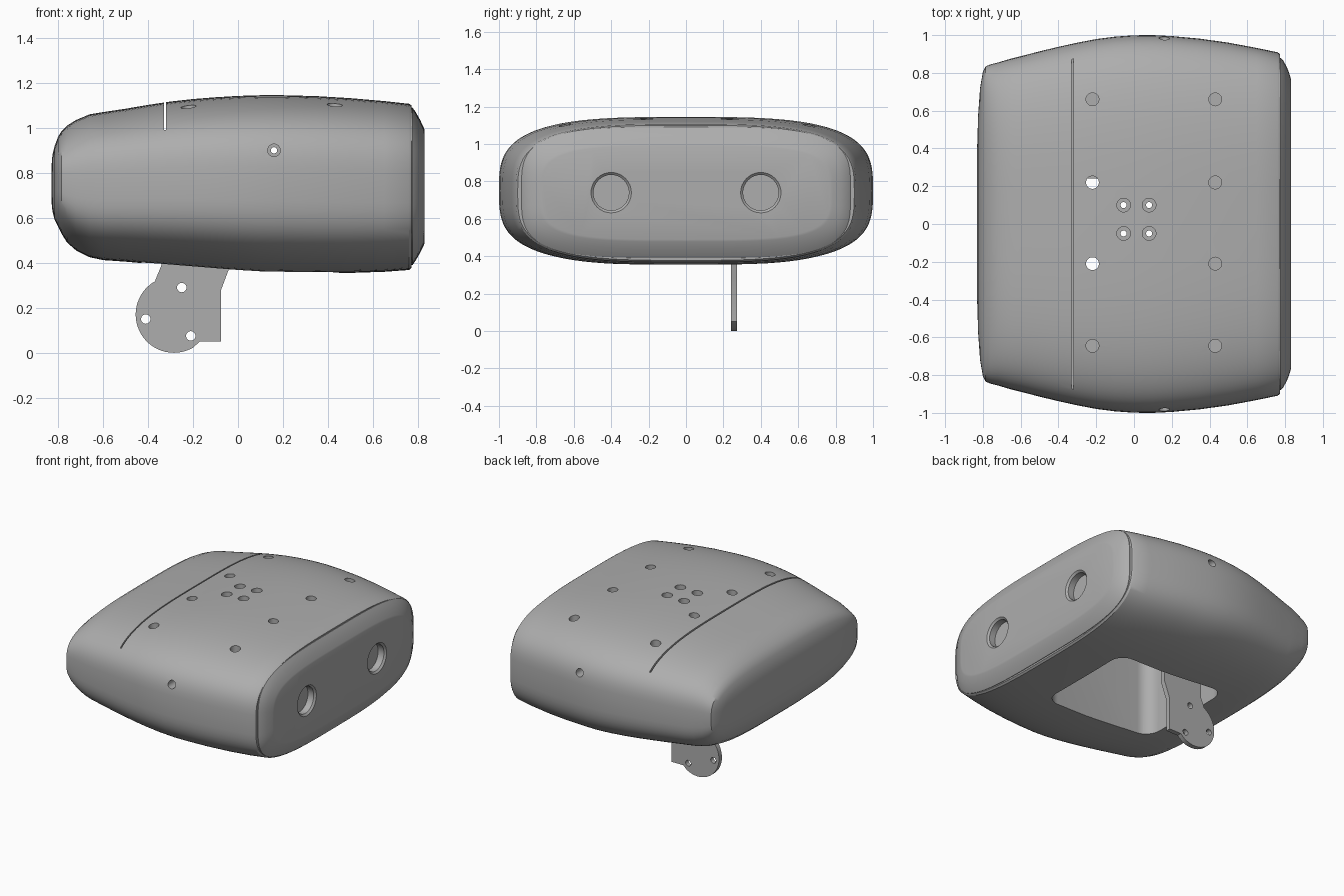
import bpy
import bmesh
from math import cos, sin, pi, radians, copysign
from mathutils import Matrix, Vector

cube = bpy.data.objects.get("Cube")
if cube:
    bpy.data.objects.remove(cube, do_unlink=True)

grey = bpy.data.materials.new("plain grey")
grey.use_nodes = True
GREY = (0.42, 0.42, 0.42, 1)
grey.diffuse_color = GREY
grey.node_tree.nodes["Principled BSDF"].inputs["Base Color"].default_value = GREY


def make(name, bm):
    bmesh.ops.recalc_face_normals(bm, faces=bm.faces)
    mesh = bpy.data.meshes.new(name)
    bm.to_mesh(mesh)
    bm.free()
    mesh.materials.append(grey)
    obj = bpy.data.objects.new(name, mesh)
    bpy.context.collection.objects.link(obj)
    return obj


def loft(name, sections, power, sides=96):
    """Join rounded-rectangle rings given as (x, half width, bottom, top)."""
    bm = bmesh.new()
    rings = []
    for x, width, low, high in sections:
        ring = []
        for i in range(sides):
            c, s = cos(2 * pi * i / sides), sin(2 * pi * i / sides)
            y = copysign(abs(c) ** (2 / power), c) * width
            z = copysign(abs(s) ** (2 / power), s) * (high - low) / 2
            ring.append(bm.verts.new((x, y, z + (high + low) / 2)))
        rings.append(ring)
    for a, b in zip(rings, rings[1:]):
        for i in range(sides):
            j = (i + 1) % sides
            bm.faces.new((a[i], a[j], b[j], b[i]))
    bm.faces.new(rings[0])
    bm.faces.new(rings[-1])
    return make(name, bm)


def drill(start, end, r, r_end=None):
    """Round cutter between two points."""
    start, end = Vector(start), Vector(end)
    axis = end - start
    turn = axis.to_track_quat("Z", "Y").to_matrix().to_4x4()
    bm = bmesh.new()
    bmesh.ops.create_cone(bm, cap_ends=True, segments=32, radius1=r,
                          radius2=r_end or r, depth=axis.length,
                          matrix=Matrix.Translation((start + end) / 2) @ turn)
    return make("cutter", bm)


def box(low, high, bevel=0):
    low, high = Vector(low), Vector(high)
    bm = bmesh.new()
    bmesh.ops.create_cube(bm, size=1, matrix=Matrix.Translation((low + high) / 2)
                          @ Matrix.Diagonal((*(high - low), 1)))
    if bevel:
        upright = [e for e in bm.edges
                   if abs(e.verts[0].co.z - e.verts[1].co.z) > 0.1]
        bmesh.ops.bevel(bm, geom=upright, offset=bevel, segments=8,
                        profile=0.5, affect="EDGES")
    return make("cutter", bm)


def cut(target, cutters):
    bpy.context.view_layer.objects.active = target
    for cutter in cutters:
        cutter.hide_render = True
        mod = target.modifiers.new("cut", "BOOLEAN")
        mod.object = cutter
        mod.solver = "EXACT"
        bpy.ops.object.modifier_apply(modifier=mod.name)
        bpy.data.objects.remove(cutter, do_unlink=True)


def smooth(obj, angle=30):
    bpy.ops.object.select_all(action="DESELECT")
    obj.select_set(True)
    bpy.context.view_layer.objects.active = obj
    bpy.ops.object.shade_smooth_by_angle(angle=radians(angle))


# Rounded main shell, from the blunt end to the plate end
shell = loft("body_shell", [
    (-.83, .42, .68, .82), (-.825, .58, .63, .88), (-.815, .72, .59, .92),
    (-.8, .805, .56, .96), (-.785, .835, .53, .985), (-.76, .845, .49, 1.01),
    (-.72, .855, .455, 1.035), (-.66, .873, .425, 1.06), (-.6, .888, .412, 1.07),
    (-.5, .914, .405, 1.085), (-.4, .938, .396, 1.102), (-.3, .96, .388, 1.117),
    (-.2, .979, .38, 1.128), (-.1, .992, .372, 1.136), (0, .999, .364, 1.142),
    (.1, 1, .358, 1.145), (.2, .995, .356, 1.145), (.35, .981, .354, 1.141),
    (.5, .96, .355, 1.132), (.65, .932, .36, 1.119), (.76, .909, .368, 1.107),
    (.772, .9, .378, 1.1)], 3.3)

# Underside cavity, top slot and screw holes
cutters = [box((-.43, -.36, .2), (.45, .4, .95), .1),
           box((-.33, -1.1, .99), (-.32, 1.1, 1.3))]
for y in (.66, .22, -.21, -.645):
    for x in (-.22, .43):
        floor = .9 if x < 0 and abs(y) < .3 else 1.02
        cutters.append(drill((x, y, floor), (x, y, 1.3), .034))
for x in (-.055, .08):
    for y in (.1, -.05):
        cutters.append(drill((x, y, 1.09), (x, y, 1.3), .036))
        cutters.append(drill((x, y, .9), (x, y, 1.2), .016))
for side in (-1, 1):
    cutters.append(drill((.16, side * .9, .9), (.16, side * 1.1, .9), .028))
cutters.append(drill((.16, -1.2, .9), (.16, 1.2, .9), .014))
cut(shell, cutters)
smooth(shell)

# End plate with two round recesses
plate = loft("end_plate", [
    (.74, .88, .39, 1.09), (.776, .88, .39, 1.09), (.79, .865, .41, 1.07),
    (.81, .83, .445, 1.035), (.826, .785, .478, 1.0), (.83, .77, .49, .99)], 3.8)
for y in (-.4, .4):
    cut(plate, [drill((.77, y, .74), (.85, y, .74), .095),
                drill((.818, y, .74), (.85, y, .74), .095, .13)])
smooth(plate, 25)

# Flat hanging bracket with a round lobe
outline = [(-.285 + .17 * cos(radians(a)), .17 + .17 * sin(radians(a)))
           for a in range(120, 306, 6)]
outline += [(-.17, .05), (-.075, .05), (-.075, .28), (-.03, .4),
            (-.03, .96), (-.34, .96), (-.34, .39)]
bm = bmesh.new()
face = bm.faces.new([bm.verts.new((x, .24, z)) for x, z in outline])
swept = bmesh.ops.extrude_face_region(bm, geom=[face])["geom"]
bmesh.ops.translate(bm, vec=(0, .034, 0),
                    verts=[v for v in swept if isinstance(v, bmesh.types.BMVert)])
bracket = make("hanging_bracket", bm)
cut(bracket, [drill((x, .1, z), (x, .4, z), .021)
              for x, z in ((-.25, .29), (-.41, .15), (-.21, .075))])
smooth(bracket)
